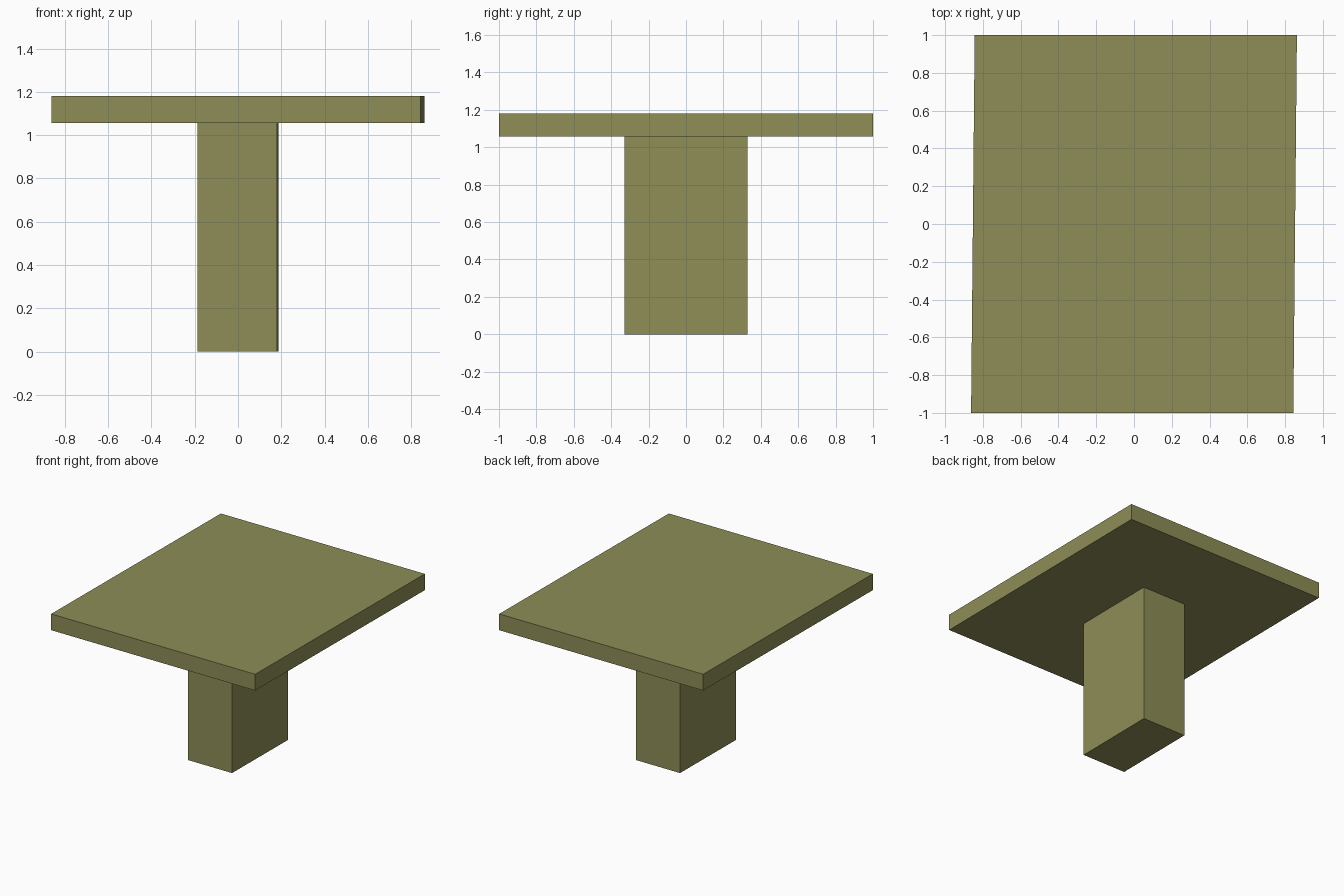
import bpy
import bmesh

if "Cube" in bpy.data.objects:
    bpy.data.objects.remove(bpy.data.objects["Cube"])

olive = bpy.data.materials.new("olive")
olive.diffuse_color = (0.27, 0.27, 0.096, 1.0)
olive.use_nodes = True
olive.node_tree.nodes["Principled BSDF"].inputs["Base Color"].default_value = olive.diffuse_color

SHEAR = 0.0095  # slight sideways skew along the depth


def skewed_block(name, half_x, half_y, z0, z1):
    bm = bmesh.new()
    bmesh.ops.create_cube(bm, size=2.0)
    for v in bm.verts:
        y = v.co.y * half_y
        v.co = (v.co.x * half_x + SHEAR * y, y, z1 if v.co.z > 0 else z0)
    mesh = bpy.data.meshes.new(name)
    bm.to_mesh(mesh)
    bm.free()
    mesh.materials.append(olive)
    obj = bpy.data.objects.new(name, mesh)
    bpy.context.collection.objects.link(obj)
    return obj


# Flat top slab
skewed_block("table_top", 0.853, 1.0, 1.057, 1.18)

# Central pedestal
skewed_block("pedestal", 0.184, 0.33, 0.0, 1.057)
